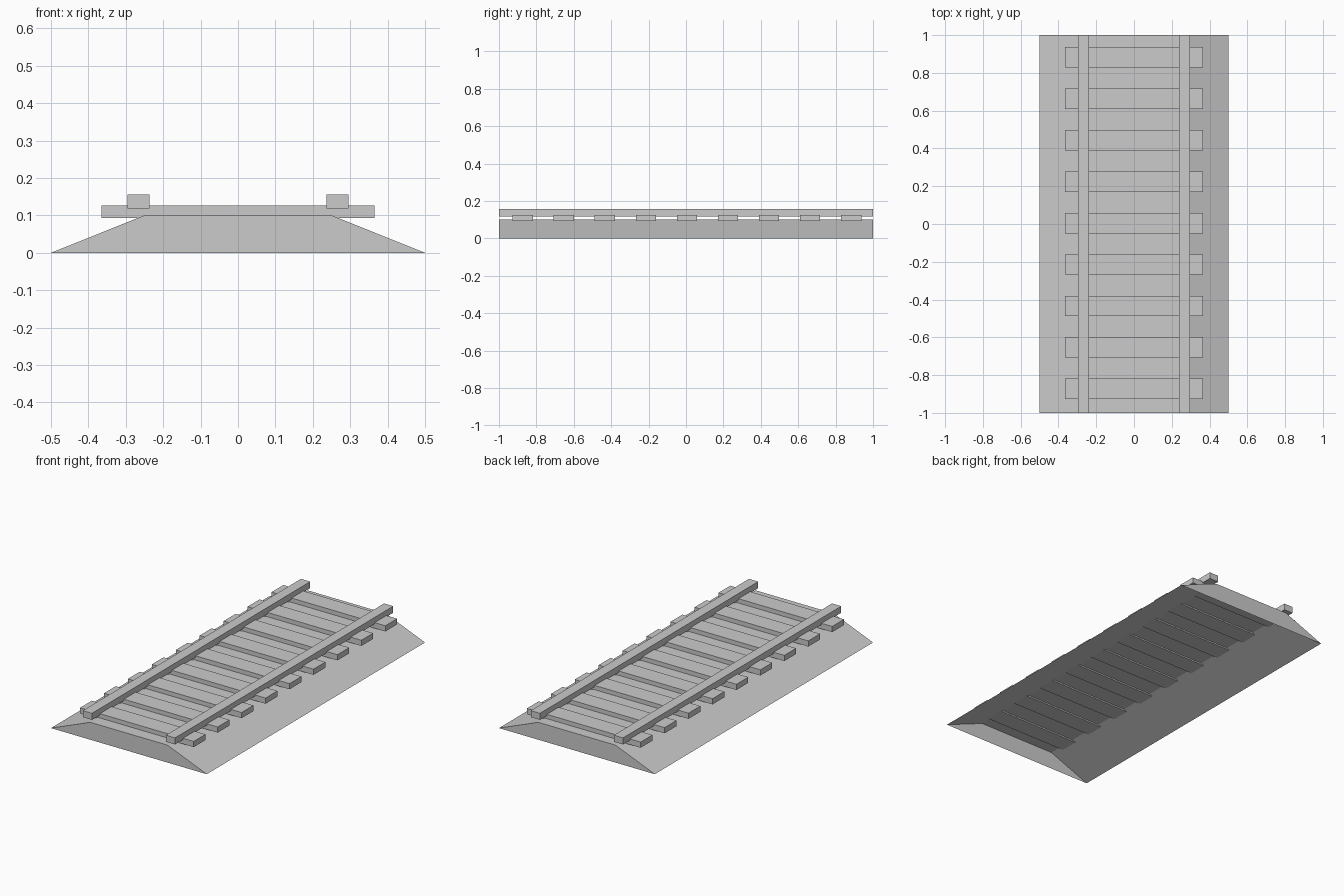
import bpy
import bmesh

cube = bpy.data.objects.get("Cube")
if cube:
    bpy.data.objects.remove(cube, do_unlink=True)

grey = bpy.data.materials.new("plain grey")
grey.use_nodes = True
colour = (0.6, 0.6, 0.6, 1)
grey.diffuse_color = colour
grey.node_tree.nodes["Principled BSDF"].inputs["Base Color"].default_value = colour


def add_object(name, bm):
    bmesh.ops.recalc_face_normals(bm, faces=bm.faces)
    mesh = bpy.data.meshes.new(name)
    bm.to_mesh(mesh)
    bm.free()
    mesh.materials.append(grey)
    obj = bpy.data.objects.new(name, mesh)
    bpy.context.collection.objects.link(obj)
    return obj


def add_box(name, x, y, z):
    """Box from (min, max) ranges on each axis."""
    bm = bmesh.new()
    bmesh.ops.create_cube(bm, size=1)
    for v in bm.verts:
        for axis, (low, high) in enumerate((x, y, z)):
            v.co[axis] = high if v.co[axis] > 0 else low
    return add_object(name, bm)


# Gravel bed: trapezoid shell with sloped sides, open underneath
BED_HEIGHT = 0.101
bm = bmesh.new()
profile = [(-0.5, 0), (-0.248, BED_HEIGHT), (0.248, BED_HEIGHT), (0.5, 0)]
front = [bm.verts.new((x, -1, z)) for x, z in profile]
back = [bm.verts.new((x, 1, z)) for x, z in profile]
bm.faces.new(front)
bm.faces.new(back[::-1])
for i in range(3):
    bm.faces.new((front[i], back[i], back[i + 1], front[i + 1]))
add_object("gravel_bed", bm)

# Sleepers, evenly spaced along the track
SLEEPERS = 9
SPACING = 0.2195
for i in range(SLEEPERS):
    y = 0.005 + (i - (SLEEPERS - 1) / 2) * SPACING
    add_box(f"sleeper_{i + 1}", (-0.365, 0.365), (y - 0.054, y + 0.054), (0.093, 0.126))

# Rails, slightly sunk into the sleepers
add_box("left_rail", (0.237, 0.296), (-1, 1), (0.118, 0.156))
add_box("right_rail", (-0.296, -0.237), (-1, 1), (0.118, 0.156))
